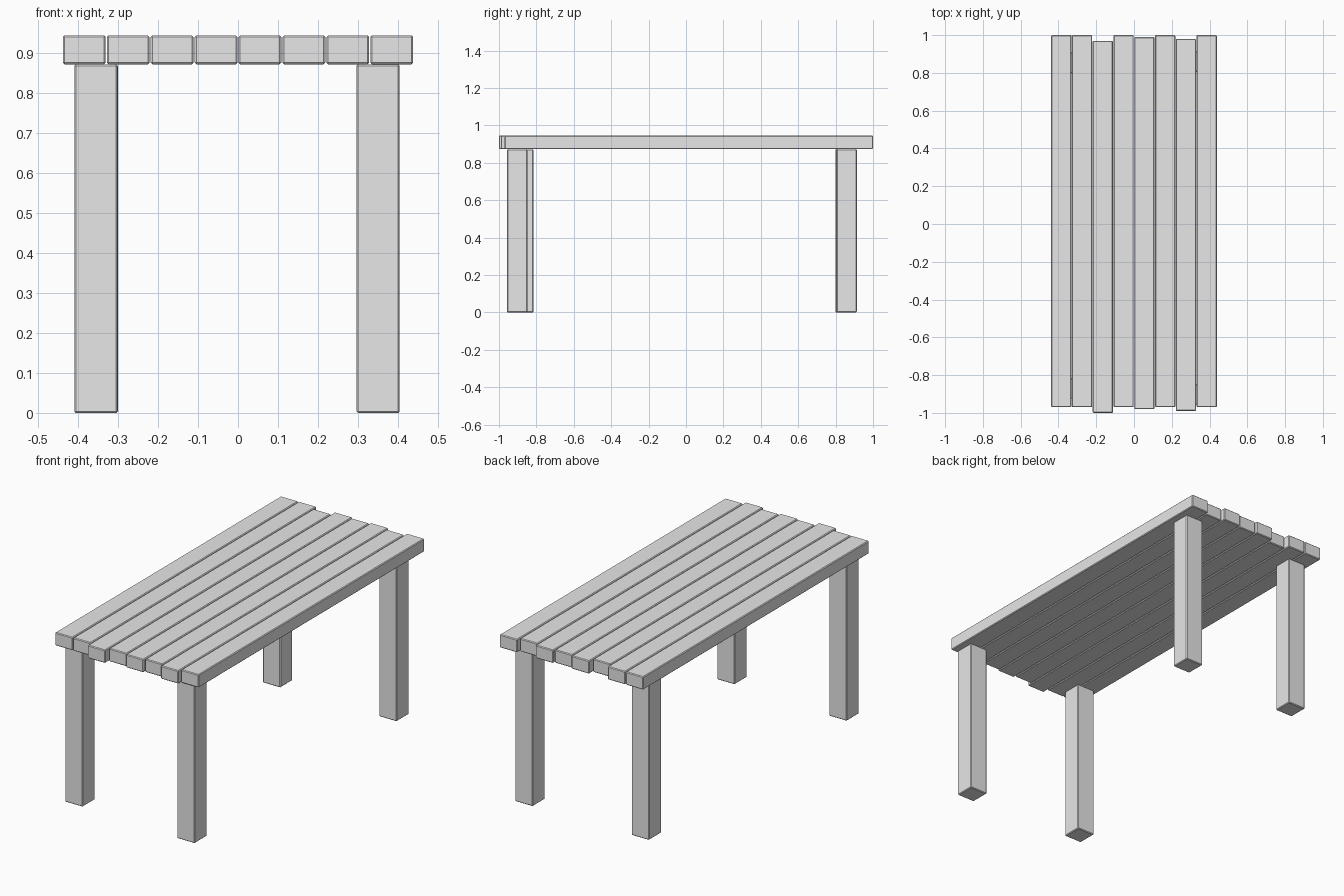
import bpy
import bmesh
from mathutils import Vector

cube = bpy.data.objects.get("Cube")
if cube:
    bpy.data.objects.remove(cube, do_unlink=True)

grey = bpy.data.materials.new("plain_grey")
grey.use_nodes = True
colour = (0.8, 0.8, 0.8, 1.0)
grey.diffuse_color = colour
grey.node_tree.nodes["Principled BSDF"].inputs["Base Color"].default_value = colour


def beam(name, low, high, bevel=0.004):
    """Box between two corners with slightly chamfered edges."""
    low, high = Vector(low), Vector(high)
    bm = bmesh.new()
    bmesh.ops.create_cube(bm, size=1)
    bmesh.ops.scale(bm, vec=high - low, verts=bm.verts)
    bmesh.ops.bevel(bm, geom=bm.edges[:], offset=bevel, segments=1, affect='EDGES')
    mesh = bpy.data.meshes.new(name)
    bm.to_mesh(mesh)
    bm.free()
    mesh.materials.append(grey)
    obj = bpy.data.objects.new(name, mesh)
    obj.location = (low + high) / 2
    bpy.context.collection.objects.link(obj)
    return obj


UNDERSIDE, TOP = 0.873, 0.945
PITCH, PLANK_WIDTH, PLANK_LENGTH = 0.11, 0.107, 1.97

# Tabletop planks, some pushed a little towards the front
shifts = [0, 0, 0.03, 0, 0.01, 0, 0.02, 0]
for i, shift in enumerate(shifts):
    x = (i - 3.5) * PITCH
    back = 1.0 - shift
    beam(f"tabletop_plank_{i + 1}",
         (x - PLANK_WIDTH / 2, back - PLANK_LENGTH, UNDERSIDE),
         (x + PLANK_WIDTH / 2, back, TOP))

# Square legs, slightly unevenly placed
LEG = 0.108
legs = {
    "front_right_leg": (-0.356, -0.87),
    "front_left_leg": (0.351, -0.902),
    "back_right_leg": (-0.355, 0.853),
    "back_left_leg": (0.351, 0.859),
}
for name, (x, y) in legs.items():
    beam(name, (x - LEG / 2, y - LEG / 2, 0), (x + LEG / 2, y + LEG / 2, UNDERSIDE))
